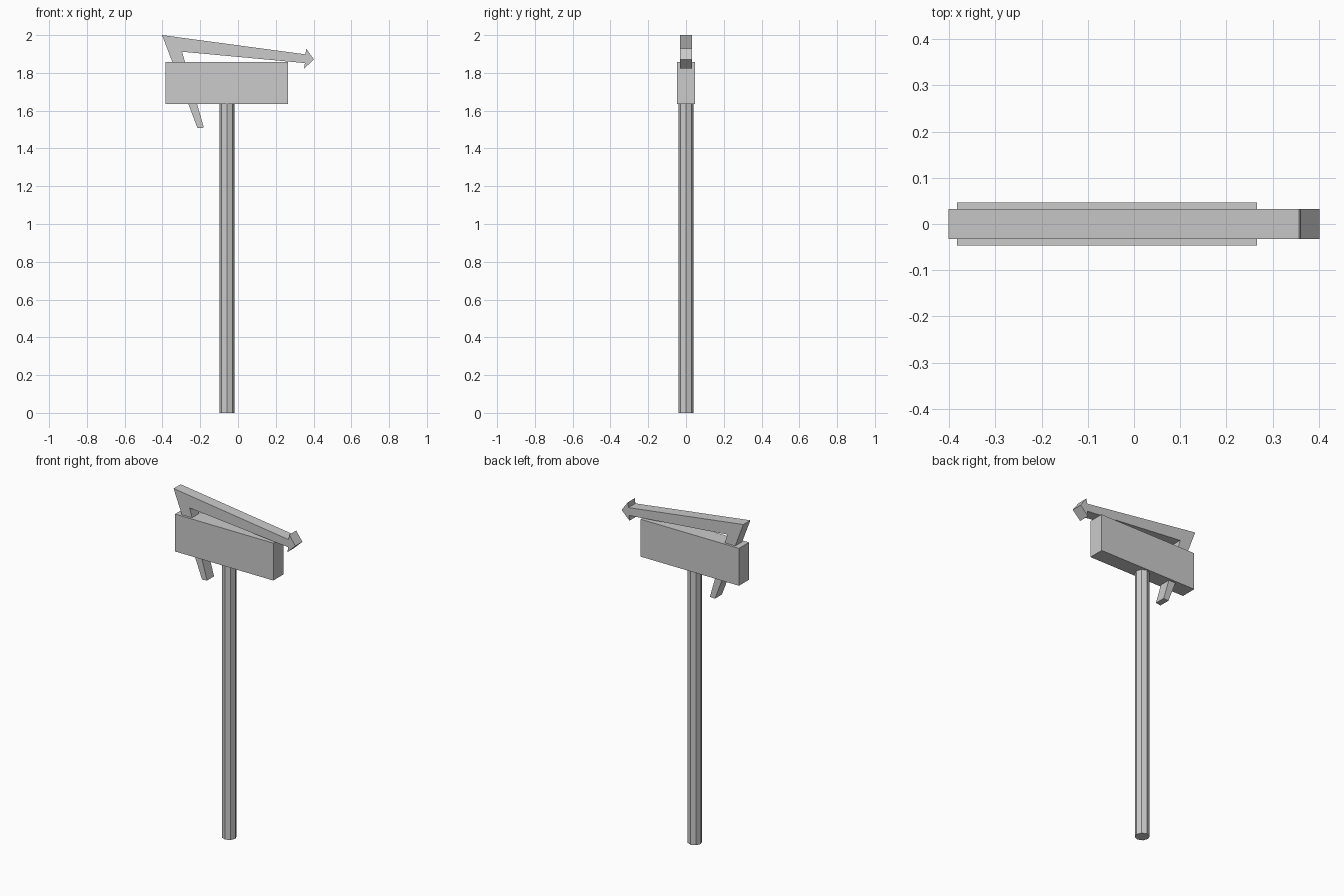
import bpy, bmesh, math

if "Cube" in bpy.data.objects:
    bpy.data.objects.remove(bpy.data.objects["Cube"])


def add_prism(name, points, start, end, place):
    """Extrude a 2D outline between two depths; place maps (u, v, depth) to xyz."""
    bm = bmesh.new()
    face = bm.faces.new([bm.verts.new(place(u, v, start)) for u, v in points])
    ext = bmesh.ops.extrude_face_region(bm, geom=[face])
    shift = [b - a for a, b in zip(place(0, 0, start), place(0, 0, end))]
    verts = [g for g in ext["geom"] if isinstance(g, bmesh.types.BMVert)]
    bmesh.ops.translate(bm, verts=verts, vec=shift)
    bmesh.ops.recalc_face_normals(bm, faces=bm.faces)
    mesh = bpy.data.meshes.new(name)
    bm.to_mesh(mesh)
    bm.free()
    obj = bpy.data.objects.new(name, mesh)
    bpy.context.collection.objects.link(obj)
    return obj


def front(u, v, d):
    return (u, d, v)


def upright(u, v, d):
    return (u, v, d)


# Octagonal post
post_x, post_r = -0.058, 0.04
octagon = [(post_x + post_r * math.cos(i * math.pi / 4),
            post_r * math.sin(i * math.pi / 4)) for i in range(8)]
add_prism("post", octagon, 0.0, 1.635, upright)

# Sign box
add_prism("sign_box", [(-0.383, 1.635), (0.266, 1.635), (0.266, 1.858), (-0.383, 1.858)],
          -0.047, 0.047, front)

# Bent arrow whose tapered leg runs down through the box
arrow = [(-0.402, 2.0), (0.357, 1.898), (0.361, 1.928), (0.402, 1.872),
         (0.350, 1.822), (0.354, 1.852), (-0.296, 1.912),
         (-0.181, 1.510), (-0.214, 1.507)]
add_prism("arrow", arrow, -0.033, 0.033, front)
